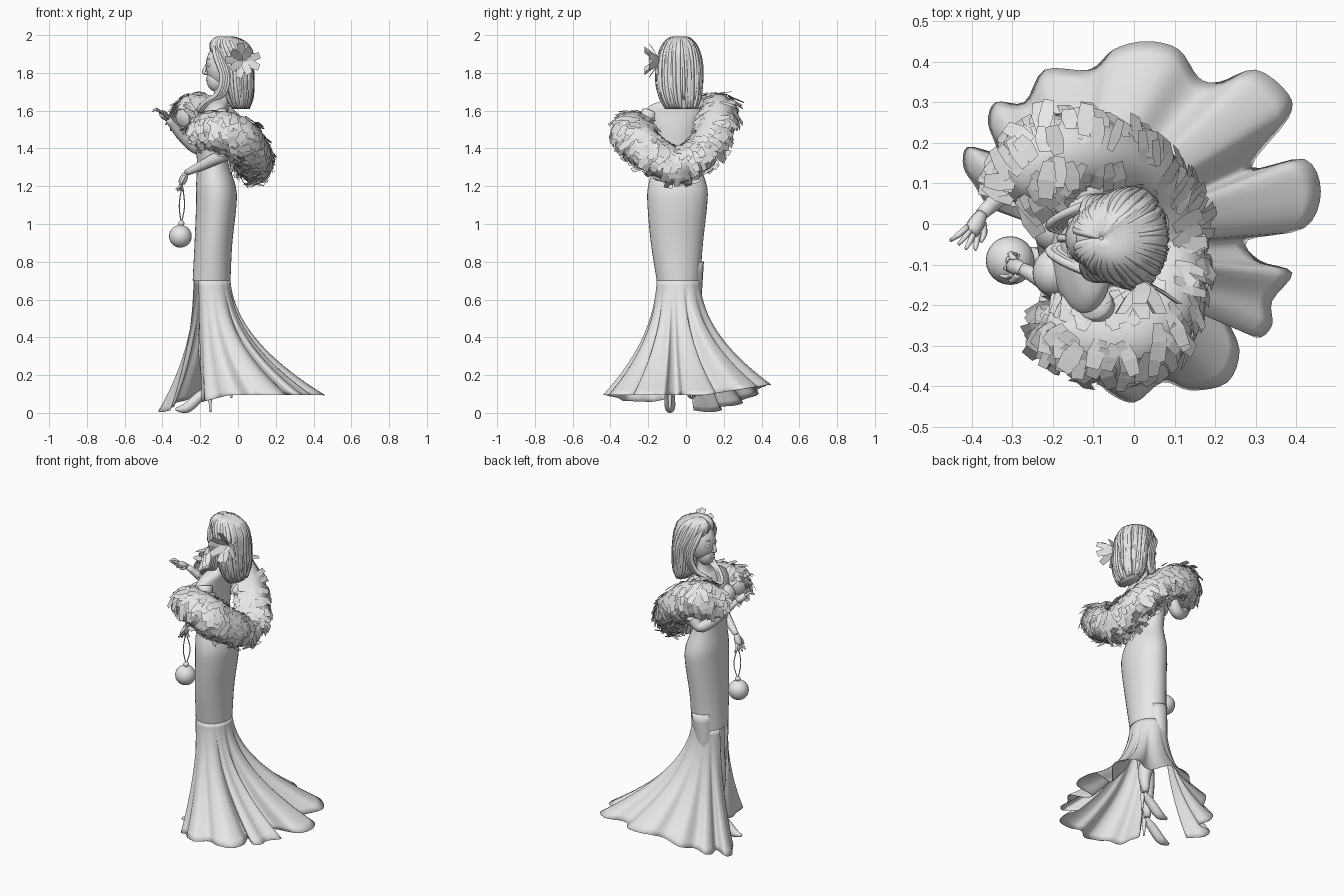
import bpy, bmesh, math, random
from mathutils import Vector as V

random.seed(4)
if "Cube" in bpy.data.objects:
    bpy.data.objects.remove(bpy.data.objects["Cube"])

GREY = (0.8, 0.8, 0.8, 1)
clay = bpy.data.materials.new("light grey")
clay.use_nodes = True
clay.diffuse_color = GREY
clay.node_tree.nodes["Principled BSDF"].inputs["Base Color"].default_value = GREY


def finish(name, verts, faces, smooth=True):
    me = bpy.data.meshes.new(name)
    me.from_pydata([tuple(v) for v in verts], [], faces)
    bm = bmesh.new()
    bm.from_mesh(me)
    bmesh.ops.recalc_face_normals(bm, faces=bm.faces)
    bm.to_mesh(me)
    bm.free()
    me.materials.append(clay)
    me.polygons.foreach_set("use_smooth", [smooth] * len(me.polygons))
    ob = bpy.data.objects.new(name, me)
    bpy.context.collection.objects.link(ob)
    return ob


def spline(pts, steps):
    """Smooth path through points of any dimension."""
    pts = [V(p) for p in pts]
    p = [2 * pts[0] - pts[1]] + pts + [2 * pts[-1] - pts[-2]]
    out = []
    for i in range(1, len(p) - 2):
        a, b, c, d = p[i - 1:i + 3]
        for s in range(steps):
            t = s / steps
            out.append(b + (c - a) * t / 2 + (2 * a - 5 * b + 4 * c - d) * t * t / 2
                       + (3 * b - a - 3 * c + d) * t ** 3 / 2)
    return out + [pts[-1]]


def skin(rings, closed=True, caps=True):
    """Faces that join a list of equal rings of points."""
    n, verts, faces = len(rings[0]), sum(rings, []), []
    for i in range(len(rings) - 1):
        for j in range(n if closed else n - 1):
            k = (j + 1) % n
            faces.append((i * n + j, i * n + k, i * n + n + k, i * n + n + j))
    if caps:
        faces += [tuple(range(n)), tuple(range(len(verts) - n, len(verts)))]
    return verts, faces


def tube_parts(path, sides=8, steps=5):
    """Path points are (x, y, z, radius)."""
    pts = spline(path, steps)
    rings, side = [], V((0.31, 0.77, 0.2))
    for i, p in enumerate(pts):
        d = (pts[min(i + 1, len(pts) - 1)] - pts[max(i - 1, 0)]).xyz.normalized()
        side = (side - d * side.dot(d)).normalized()
        up = d.cross(side)
        rings.append([p.xyz + (side * math.cos(a) + up * math.sin(a)) * p.w
                      for a in (math.tau * k / sides for k in range(sides))])
    return skin(rings)


def tubes(name, paths, sides=8, steps=5):
    verts, faces = [], []
    for path in paths:
        v, f = tube_parts(path, sides, steps)
        faces += [tuple(i + len(verts) for i in q) for q in f]
        verts += v
    return finish(name, verts, faces)


def oval(z, cx, cy, rx, ry, a):
    return V((cx + rx * math.cos(a), cy + ry * math.sin(a), z))


def loft(name, rows, caps=True, n=36):
    """Rows are (z, centre x, centre y, radius x, radius y)."""
    rings = [[oval(*r, math.tau * k / n) for k in range(n)] for r in spline(rows, 4)]
    return finish(name, *skin(rings, caps=caps))


def ball(name, loc, size):
    bpy.ops.mesh.primitive_uv_sphere_add(segments=24, ring_count=14, location=loc)
    ob = bpy.context.object
    ob.name, ob.scale = name, size
    ob.data.materials.append(clay)
    bpy.ops.object.shade_smooth()
    return ob


# Dress body and bare shoulders
WAIST = (0.7, -0.14, -0.04, 0.1, 0.115)
loft("dress_body", [WAIST, (0.9, -0.13, -0.048, 0.1, 0.138), (1.1, -0.115, -0.046, 0.107, 0.158),
                    (1.2, -0.117, -0.045, 0.105, 0.156), (1.33, -0.135, -0.05, 0.082, 0.12),
                    (1.44, -0.145, -0.06, 0.085, 0.128), (1.52, -0.145, -0.065, 0.09, 0.138)], caps=False)
loft("shoulders", [(1.4, -0.13, -0.06, 0.08, 0.12), (1.5, -0.13, -0.065, 0.085, 0.135),
                   (1.58, -0.12, -0.07, 0.07, 0.155), (1.63, -0.105, -0.065, 0.055, 0.12),
                   (1.66, -0.095, -0.05, 0.042, 0.06), (1.71, -0.09, -0.04, 0.036, 0.037),
                   (1.78, -0.09, -0.035, 0.036, 0.036)])
for side in (-1, 1):
    ball("bust", (-0.195, -0.065 + side * 0.055, 1.5), (0.055, 0.06, 0.06))

# Flared skirt with a wavy hem, open at the front slit (hem in hundredths)
HEM = [(-36, 4), (-39, 9), (-42, 14), (-41, 19), (-34, 18), (-36, 25), (-34, 30), (-27, 30),
       (-22, 38), (-11, 38), (-5, 43), (3, 45), (11, 43), (16, 36), (21, 35), (30, 38),
       (38, 32), (38, 26), (29, 14), (42, 16), (46, 8), (42, -1), (28, -4), (31, -9),
       (39, -12), (34, -19), (34, -25), (30, -28), (23, -23), (26, -31), (23, -39), (14, -41),
       (7, -39), (0, -44), (-7, -41), (-11, -36), (-17, -33), (-18, -25), (-19, -18), (-14, -11)]
hem = [p / 100 for p in spline(HEM, 4)]
rows, last = [], len(hem) - 1
for i in range(25):
    t = i / 24
    row = []
    for k, h in enumerate(hem):
        near = math.radians(165 - 335 * k / last)
        true = math.atan2(h.y + 0.04, h.x + 0.13)
        turn = (true - near + math.pi) % math.tau - math.pi
        p = oval(*WAIST, near + turn * 0.6)
        low = 0.095 + 0.26 * min(0, h.x + 0.05) + 0.16 * max(0, h.y - 0.1)
        f = 0.88 * t ** 2.1 + 0.12 * t
        row.append(V((p.x + (h.x - p.x) * f, p.y + (h.y - p.y) * f, WAIST[0] + (low - WAIST[0]) * t)))
    rows.append(row)
skirt = finish("skirt", *skin(rows, closed=False, caps=False))
skirt.modifiers.new("cloth", "SOLIDIFY").thickness = 0.002

# Legs and high-heeled shoes
for y, lift, x in ((-0.085, 0, -0.2), (0.03, 0.075, -0.09)):
    tubes("leg", [[(-0.14, y, 0.8, 0.065), (-0.15, y, 0.55, 0.05), (x + 0.03, y, 0.36, 0.043),
                   (x + 0.03, y, 0.14 + lift, 0.02)]], 14)
    tubes("shoe", [[(x + 0.045, y, 0.12 + lift, 0.02), (x, y, 0.09 + lift, 0.026),
                    (x - 0.07, y, 0.028 + lift, 0.027), (x - 0.13, y, 0.018 + lift, 0.008)]], 12)
    tubes("heel", [[(x + 0.05, y, 0.12 + lift, 0.014), (x + 0.055, y, 0.005 + lift, 0.005)]], 8)


# Arms and hands
def hand(wrist, aim, across):
    wrist, aim, across = V(wrist), V(aim).normalized(), V(across).normalized()
    palm = aim.cross(across)
    paths = [[(*wrist, 0.015), (*(wrist + aim * 0.03), 0.021), (*(wrist + aim * 0.06), 0.019)]]
    for k in range(4):
        off = across * (k - 1.5) * 0.011
        a = wrist + aim * 0.05 + off
        b = a + aim * 0.03 + off * 0.7
        c = b + aim * (0.026 - 0.006 * abs(k - 1)) + palm * 0.012 * (k - 1)
        paths.append([(*a, 0.008), (*b, 0.007), (*c, 0.004)])
    a = wrist + aim * 0.02 - across * 0.015
    paths.append([(*a, 0.009), (*(a + aim * 0.025 - across * 0.018), 0.008),
                  (*(a + aim * 0.05 - across * 0.022), 0.004)])
    tubes("hand", paths, 8, 3)


tubes("lowered_arm", [[(-0.1, -0.19, 1.59, 0.045), (-0.07, -0.23, 1.5, 0.04),
                       (-0.05, -0.235, 1.39, 0.035), (-0.15, -0.18, 1.33, 0.03),
                       (-0.275, -0.11, 1.27, 0.016)]], 14)
hand((-0.275, -0.11, 1.27), (-0.4, 0.1, -0.9), (0.1, 1, 0))
tubes("raised_arm", [[(-0.1, 0.06, 1.59, 0.045), (-0.14, 0.14, 1.5, 0.04),
                      (-0.2, 0.15, 1.4, 0.035), (-0.29, 0.1, 1.46, 0.029),
                      (-0.375, 0.025, 1.56, 0.016)]], 14)
hand((-0.375, 0.025, 1.56), (-0.45, -0.8, 0.45), (-0.8, 0.4, 0.5))

# Round purse on a looped chain
ball("purse", (-0.305, -0.09, 0.935), (0.06, 0.06, 0.06))
ball("purse_clasp", (-0.3, -0.09, 1.003), (0.016, 0.016, 0.016))
tubes("purse_chain", [[(-0.3, -0.09, 1.0, 0.003), (-0.297 + s, -0.09 + s, 1.1, 0.003),
                       (-0.295, -0.1, 1.21, 0.003)] for s in (-0.014, 0.014)], 6)

# Head and face, turned towards -x
ball("head", (-0.085, -0.035, 1.84), (0.085, 0.078, 0.115))
ball("jaw", (-0.115, -0.035, 1.765), (0.052, 0.05, 0.065))
tubes("nose", [[(-0.165, -0.035, 1.845, 0.007), (-0.18, -0.035, 1.805, 0.011),
                (-0.16, -0.035, 1.797, 0.009)]], 8)
ball("lips", (-0.158, -0.035, 1.765), (0.012, 0.022, 0.01))
for s in (-1, 1):
    ball("eye", (-0.15, -0.035 + s * 0.034, 1.84), (0.014, 0.017, 0.01))
    tubes("brow", [[(-0.163, -0.035 + s * 0.015, 1.866, 0.003), (-0.155, -0.035 + s * 0.035, 1.873, 0.004),
                    (-0.135, -0.035 + s * 0.056, 1.862, 0.002)]], 6)

# Hair: smooth cap, overlaid strands and curls at the front
CAP = [(1.99, -0.08, -0.035, 0.004, 0.004), (1.98, -0.065, -0.035, 0.05, 0.045),
       (1.95, -0.05, -0.035, 0.093, 0.08), (1.9, -0.03, -0.035, 0.1, 0.103),
       (1.82, -0.005, -0.035, 0.078, 0.117), (1.73, 0.002, -0.035, 0.073, 0.114),
       (1.66, 0.008, -0.03, 0.06, 0.1), (1.61, 0.015, -0.025, 0.04, 0.08)]
loft("hair_cap", CAP)
strands = []
for k in range(90):
    a = math.radians(-165 + 330 * k / 89)
    end = random.choice((7, 8, 8))
    drift = random.uniform(-0.14, 0.14)
    path = []
    for i, (z, cx, cy, rx, ry) in enumerate(CAP[:end]):
        g = random.uniform(0, 0.004)
        path.append((*oval(z, cx, cy, rx + g, ry + g, a + drift * i / 6), 0.004 if i in (0, end - 1) else 0.01))
    strands.append(path)
tubes("hair_strands", strands, 5, 3)
locks = []
for s in (-1, 1):
    for k in range(4):
        o = k * 0.012
        locks.append([(-0.13 + o, -0.035 + s * 0.03, 1.965, 0.006), (-0.12 + o, -0.035 + s * 0.085, 1.89, 0.012),
                      (-0.085 + o, -0.035 + s * 0.1, 1.78, 0.012), (-0.11 + o, -0.035 + s * 0.085, 1.69, 0.012),
                      (-0.17 + o, -0.035 + s * 0.06, 1.65, 0.011), (-0.21 + o, -0.035 + s * 0.03, 1.6, 0.01),
                      (-0.17 + o, -0.035 + s * 0.01, 1.59, 0.005)])
tubes("front_locks", locks, 6, 4)


# Thin curved blades, used for the flower and the feather boa
def blade(verts, faces, root, aim, flat, lift, length, width):
    across = aim.cross(flat).normalized()
    n = len(verts)
    for s, w in ((0, 0.6), (0.5, 1), (1, 0.75)):
        mid = root + aim * length * s + flat * lift * s * s
        verts += [mid - across * width * w / 2, mid + across * width * w / 2]
    faces += [(n, n + 1, n + 3, n + 2), (n + 2, n + 3, n + 5, n + 4)]


verts, faces = [], []
for k in range(9):
    a = math.tau * k / 9 + 0.3
    aim = V((math.cos(a), -0.5 - 0.4 * (k % 2), math.sin(a))).normalized()
    blade(verts, faces, V((0.025, -0.14, 1.865)), aim, V((0, -1, 0)), 0.01, 0.105, 0.045)
finish("hair_flower", verts, faces, False)

# Feather boa draped round the back and over both arms
BOA = [(-0.21, -0.22, 1.5, 0.04), (-0.17, -0.25, 1.5, 0.085), (-0.1, -0.28, 1.5, 0.095),
       (0.0, -0.28, 1.47, 0.1), (0.065, -0.2, 1.39, 0.1), (0.085, -0.06, 1.315, 0.092),
       (0.06, 0.06, 1.37, 0.088), (-0.01, 0.14, 1.47, 0.085), (-0.12, 0.17, 1.57, 0.09),
       (-0.22, 0.16, 1.59, 0.1), (-0.265, 0.1, 1.57, 0.085), (-0.29, 0.06, 1.56, 0.04)]
tubes("boa_core", [BOA], 16)
path = spline(BOA, 12)
verts, faces = [], []
for k in range(1300):
    i = random.randrange(len(path) - 1)
    p, along = path[i], (path[i + 1] - path[i]).xyz.normalized()
    out = V([random.gauss(0, 1) for _ in range(3)])
    out = (out - along * out.dot(along)).normalized()
    round_way = along.cross(out)
    down = round_way if round_way.z < 0 else -round_way
    aim = (down + along * random.uniform(-0.6, 0.6) + out * random.uniform(-0.2, 0.2)).normalized()
    flat = (out - aim * out.dot(aim)).normalized()
    blade(verts, faces, p.xyz + out * p.w * random.uniform(0.97, 1.1), aim, flat,
          random.uniform(-0.035, 0), random.uniform(0.06, 0.095), random.uniform(0.028, 0.05))
finish("boa_feathers", verts, faces, False)
